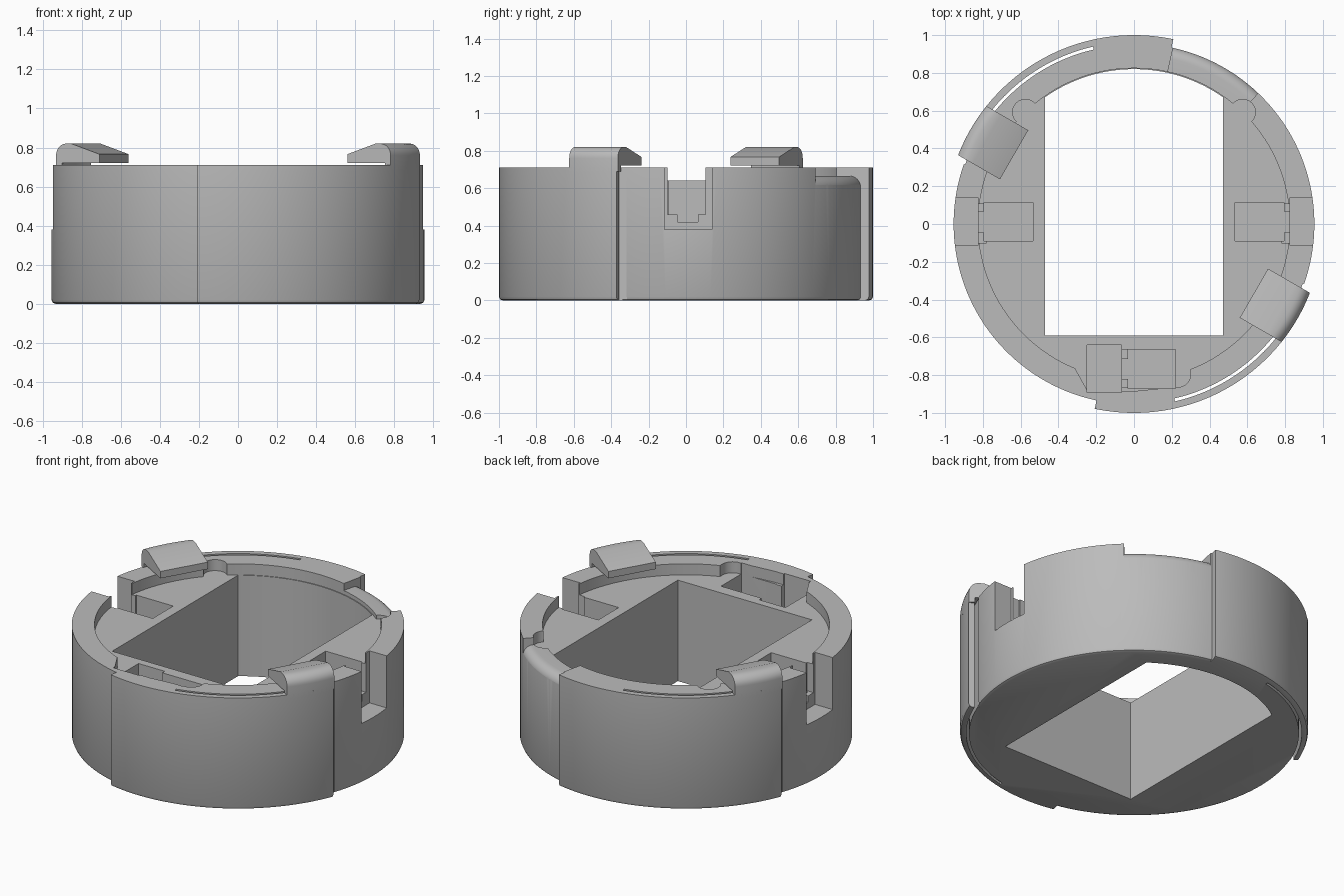
import bpy, bmesh
from math import sin, cos, radians, sqrt, pi
from mathutils import Matrix

cube = bpy.data.objects.get("Cube")
if cube:
    bpy.data.objects.remove(cube, do_unlink=True)

TOP, FLOOR = 0.71, 0.64      # rim height and inner ledge height
THIN, THICK = 0.955, 1.0     # outer radii of the stepped wall

grey = bpy.data.materials.new("plain grey")
grey.use_nodes = True
grey.diffuse_color = (0.5, 0.5, 0.5, 1)
grey.node_tree.nodes["Principled BSDF"].inputs["Base Color"].default_value = grey.diffuse_color


def loft(name, layers, cutter=True):
    """Skin a list of equal-length point loops and cap both ends."""
    bm = bmesh.new()
    rows = [[bm.verts.new(p) for p in loop] for loop in layers]
    n = len(rows[0])
    for a, b in zip(rows, rows[1:]):
        for i in range(n):
            j = (i + 1) % n
            bm.faces.new((a[i], a[j], b[j], b[i]))
    bm.faces.new(rows[0][::-1])
    bm.faces.new(rows[-1])
    bmesh.ops.recalc_face_normals(bm, faces=bm.faces)
    me = bpy.data.meshes.new(name)
    bm.to_mesh(me)
    bm.free()
    me.materials.append(grey)
    ob = bpy.data.objects.new(name, me)
    bpy.context.collection.objects.link(ob)
    ob.hide_render = cutter
    return ob


def prism(name, outline, z0, z1):
    return loft(name, [[(x, y, z) for x, y in outline] for z in (z0, z1)])


def box(name, x0, x1, y0, y1, z0, z1=1.0):
    return prism(name, [(x0, y0), (x1, y0), (x1, y1), (x0, y1)], z0, z1)


def arc(r, a0, a1, n, cx=0, cy=0):
    return [(cx + r * cos(radians(a0 + (a1 - a0) * i / n)),
             cy + r * sin(radians(a0 + (a1 - a0) * i / n))) for i in range(n + 1)]


def sweep(name, profile, a0, a1, n=32):
    """Revolve an (r, z) profile through part of a turn."""
    return loft(name, [[(r * c, r * s, z) for r, z in profile]
                       for c, s in arc(1, a0, a1, n)])


def ring_cut(name, r0, r1, a0, a1):
    return sweep(name, [(r0, -1), (r1, -1), (r1, 1), (r0, 1)], a0, a1)


def smooth(ob):
    bpy.ops.object.select_all(action='DESELECT')
    ob.select_set(True)
    bpy.context.view_layer.objects.active = ob
    bpy.ops.object.shade_smooth_by_angle(angle=radians(30))


# Body: disc whose wall steps between two radii, with a softened bottom edge
def wall(inset):
    pts = []
    for a0, a1, r in ((78, 159, THICK), (159, 258, THIN),
                      (258, 339, THICK), (339, 438, THIN)):
        pts += arc(r - inset, a0, a1, 48)
    return pts


body = loft("ring_body", [[(x, y, z) for x, y in wall(i)]
                          for i, z in ((0.02, 0), (0.006, 0.006), (0, 0.02), (0, TOP))], False)

cutters = []

# Round upper cavity and the straight-sided through opening
cutters.append(prism("cavity", arc(0.825, 0, 357, 119), FLOOR, 1))
half = 0.47
edge = 55.0
cutters.append(prism("opening", [(-half, -0.59), (half, -0.59)]
                     + arc(0.82, edge, 180 - edge, 40), -1, 0.9))

# Rounded reliefs at the rear corners of the opening
for s in (-1, 1):
    cutters.append(prism("corner_relief", arc(0.068, 0, 345, 23, s * 0.575, 0.592), FLOOR, 1))

# Widened cavity at the front
front = ([(-0.33, -0.7), (-0.32, -0.75), (-0.245, -0.885), (0, -0.885), (0.2, -0.865)]
         + arc(0.07, -80, 0, 6, 0.23, -0.795) + [(0.3, -0.74), (0.25, -0.7)])
cutters.append(prism("front_relief", front, FLOOR, 1))

# Connector slots at both sides: outer slot, narrow neck, upper neck, inner pocket
for s in (-1, 1):
    for x0, x1, y0, y1, z in ((0.825, 1.1, -0.115, 0.14, 0.38),
                              (0.78, 0.84, -0.045, 0.065, 0.42),
                              (0.78, 0.84, -0.1, 0.105, 0.46),
                              (0.535, 0.793, -0.09, 0.115, 0.42)):
        xs = sorted((s * x0, s * x1))
        cutters.append(box("side_slot", xs[0], xs[1], y0, y1, z))

# The same connector seat turned sideways at the front
for x0, x1, y0, y1, z in ((-0.25, -0.065, -0.893, -0.64, 0.38),
                          (-0.08, -0.02, -0.82, -0.715, 0.42),
                          (-0.08, -0.02, -0.865, -0.665, 0.46),
                          (-0.033, 0.22, -0.87, -0.665, 0.42)):
    cutters.append(box("front_slot", x0, x1, y0, y1, z))

# Slits that free the two spring arms from the wall
for turn in (0, 180):
    cutters.append(ring_cut("arm_slit", 0.948, 0.964, 103 + turn, 160.6 + turn))
    cutters.append(ring_cut("arm_gap", 0.948, 1.1, 158.2 + turn, 160.5 + turn))

# Lowered, rounded finger scoop in the rear rim
lip = [(0.78, 1), (0.78, 0.665)] + arc(0.06, 90, 0, 8, 0.896, 0.605)
lip += [(1.1, 0.605), (1.1, 1)]
cutters.append(sweep("finger_scoop", lip, 46.5, 77.5))

for c in cutters:
    m = body.modifiers.new(c.name, 'BOOLEAN')
    m.operation, m.solver, m.object = 'DIFFERENCE', 'EXACT', c
deps = bpy.context.evaluated_depsgraph_get()
result = bpy.data.meshes.new_from_object(body.evaluated_get(deps))
body.modifiers.clear()
body.data = result
for c in cutters:
    bpy.data.objects.remove(c, do_unlink=True)
smooth(body)

# Hooked clips on top of the spring arms
hook = ([(0.966, 0.69), (0.966, 0.722), (0.733, 0.722), (0.733, 0.766), (0.9, 0.82)]
        + arc(0.06, 90, 0, 8, 0.94, 0.76) + [(1.0, 0.69)])
for name, angle in (("left_clip", -30), ("right_clip", 150)):
    slices = []
    for i in range(13):
        v = 0.15 * (i / 6 - 1)
        sag = sqrt(1 - v * v) - 1
        slices.append([(r + (sag if r > 0.92 else 0), v, z) for r, z in hook])
    clip = loft(name, slices, False)
    clip.data.transform(Matrix.Rotation(radians(angle), 4, 'Z'))
    smooth(clip)
